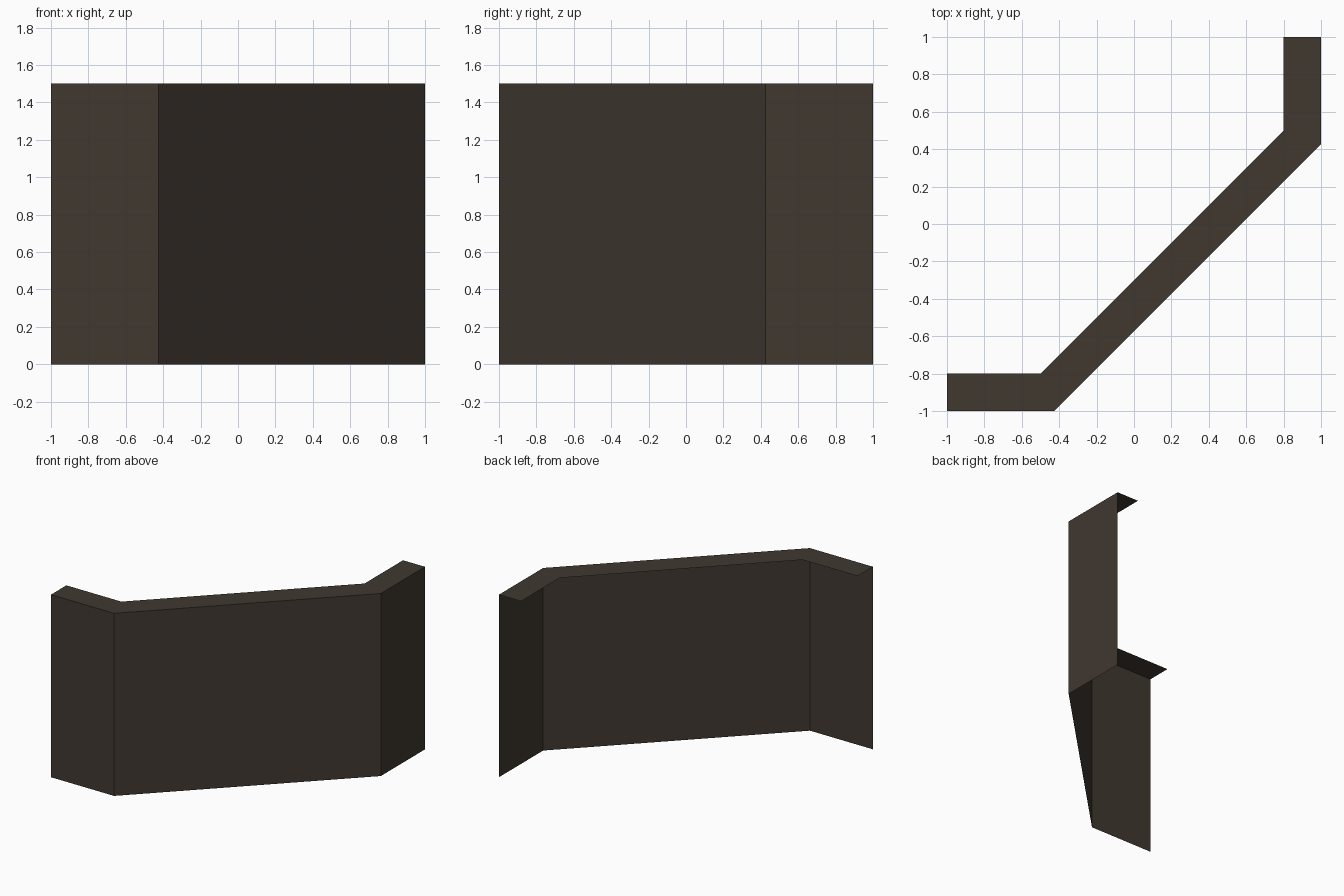
import bpy
import bmesh

if "Cube" in bpy.data.objects:
    bpy.data.objects.remove(bpy.data.objects["Cube"])

HEIGHT = 1.5

# Plan of the wall: outer line and the inner edge of its cap
outer = [(-1, -1), (-0.426, -1), (1, 0.426), (1, 1)]
inner = [(-1, -0.8), (-0.5, -0.8), (0.8, 0.5), (0.8, 1)]

brown = bpy.data.materials.new("dark brown")
brown.diffuse_color = (0.052, 0.040, 0.030, 1)
brown.use_nodes = True
brown.node_tree.nodes["Principled BSDF"].inputs["Base Color"].default_value = brown.diffuse_color


def strip(name, line_a, z_a, line_b, z_b):
    """Flat-faced strip between two polylines."""
    bm = bmesh.new()
    a = [bm.verts.new((x, y, z_a)) for x, y in line_a]
    b = [bm.verts.new((x, y, z_b)) for x, y in line_b]
    for i in range(len(a) - 1):
        bm.faces.new((a[i], a[i + 1], b[i + 1], b[i]))
    mesh = bpy.data.meshes.new(name)
    bm.to_mesh(mesh)
    bm.free()
    mesh.materials.append(brown)
    obj = bpy.data.objects.new(name, mesh)
    bpy.context.collection.objects.link(obj)
    return obj


# Outer wall panels: the shell is open at the back, ends and bottom
strip("wall_panels", outer, 0, outer, HEIGHT)

# Flat cap along the top
strip("wall_cap", outer, HEIGHT, inner, HEIGHT)
